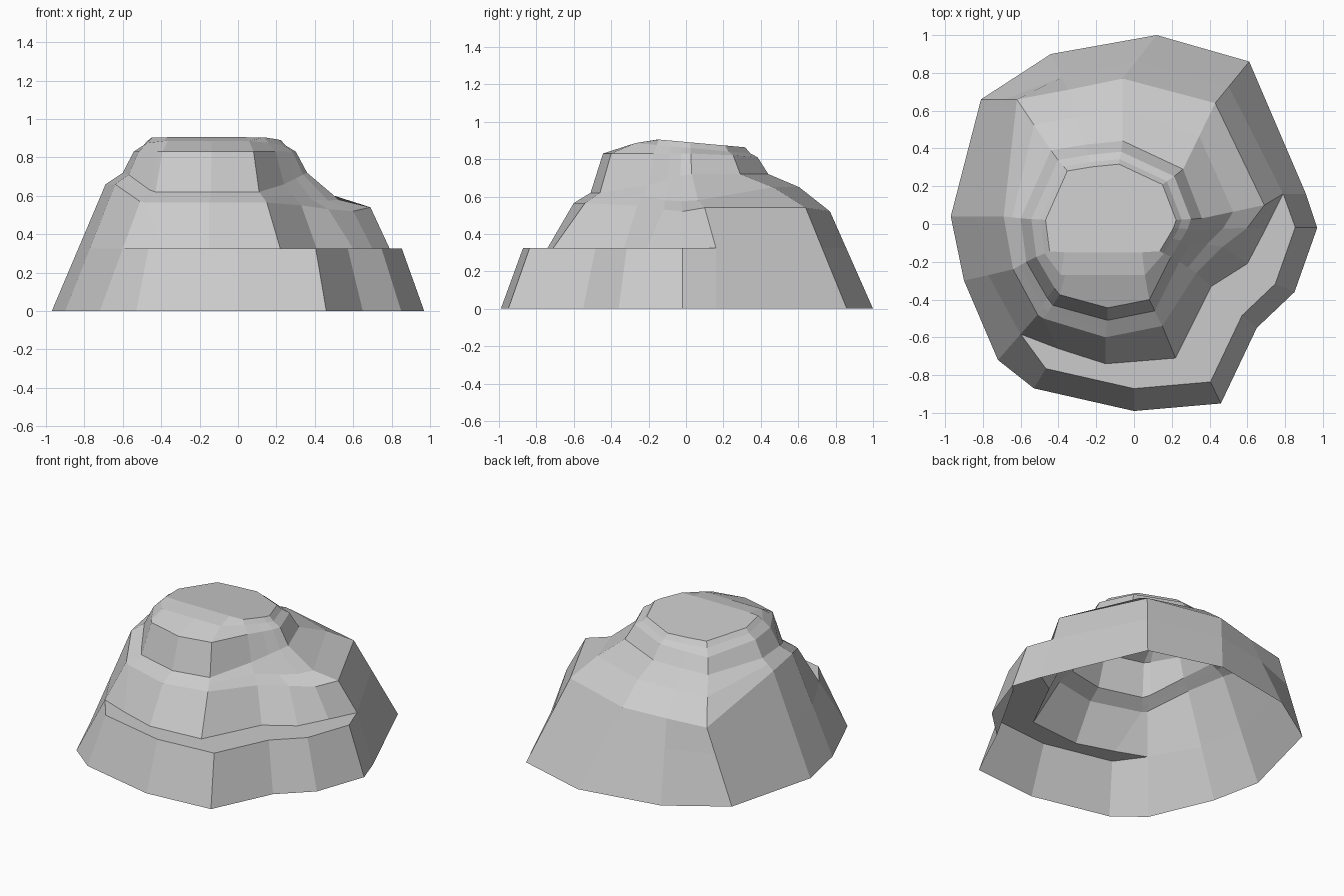
import bpy, bmesh
from mathutils import Vector as V

if "Cube" in bpy.data.objects:
    bpy.data.objects.remove(bpy.data.objects["Cube"])

# Contours run clockwise from the right side (seen from above), 14 columns each
base = [V((x, y, 0)) for x, y in (
    (.91, .16), (.97, -.02), (.85, -.36), (.65, -.55), (.46, -.95), (0, -.99), (-.53, -.87),
    (-.72, -.72), (-.90, -.30), (-.97, .04), (-.81, .66), (-.44, .90), (.12, 1), (.61, .86))]
shoulder = [V(p) for p in (
    (.69, .10, .54), (.60, -.02, .52), (.47, -.12, .53), (.33, -.26, .55), (.15, -.54, .565),
    (-.15, -.60, .565), (-.48, -.50, .565), (-.51, -.48, .57), (-.64, -.24, .66),
    (-.69, .04, .66), (-.62, .66, .49), (-.35, .71, .50), (-.06, .77, .52), (.43, .64, .54))]
neck = [V(p) for p in (
    (.36, .03, .72), (.34, -.03, .71), (.30, -.10, .69), (.24, -.20, .66), (.11, -.46, .62),
    (-.14, -.51, .62), (-.43, -.43, .62), (-.46, -.39, .63), (-.57, -.20, .71),
    (-.60, .03, .72), (-.44, .39, .70), (-.26, .42, .71), (-.06, .44, .72), (.26, .29, .72))]
inner_ledge = [V((x, y, .325)) for x, y in (
    (.79, .16), (.70, -.02), (.60, -.21), (.41, -.33), (.22, -.71), (-.15, -.74), (-.40, -.66))]

# Ledge runs round the front right only; elsewhere the wall continues straight up
wall = [b.lerp(s, .325 / s.z) for b, s in zip(base, shoulder)][7:]
outer_ledge = [inner_ledge[0]] + [V((b.x * .88, b.y * .88, .325)) for b in base[1:7]]

# Sloping shelf between the shoulder and the neck
shelf = [s.lerp(n, .5) for s, n in zip(shoulder, neck)]
for i, dz in ((0, -.05), (1, -.04), (2, -.03), (10, .03), (11, .03), (12, .03), (13, .02)):
    shelf[i].z += dz


def cap_ring(scale, y_min, drop):
    ring = []
    for n in neck:
        x, y = -.13 + (n.x + .13) * scale, max(n.y * scale, y_min)
        ring.append(V((x, y, .905 - .09 * (y + .15) - drop)))
    return ring


# Cap: steep sides, bevelled rim and gently tilted top
cap_edge = [V((-.13 + (n.x + .13) * .88, n.y * .87, z)) for n, z in zip(
    neck, (.83, .83, .83, .83, .83, .83, .83, .83, .83, .83, .79, .80, .81, .82))]
rings = [base, outer_ledge + wall, inner_ledge + wall, shoulder, shelf, neck, cap_edge,
         cap_ring(.78, -.27, .03), cap_ring(.72, -.15, 0)]

# Loft the contours into an open-bottomed faceted shell
bm = bmesh.new()
loops = [[bm.verts.new(p) for p in ring] for ring in rings]
for low, high in zip(loops, loops[1:]):
    for i in range(14):
        j = (i + 1) % 14
        bm.faces.new((low[j], low[i], high[i], high[j]))
bm.faces.new(loops[-1][::-1])
bmesh.ops.remove_doubles(bm, verts=bm.verts[:], dist=.001)
bmesh.ops.recalc_face_normals(bm, faces=bm.faces[:])
mesh = bpy.data.meshes.new("rock_mound")
bm.to_mesh(mesh)
bm.free()
rock = bpy.data.objects.new("rock_mound", mesh)
bpy.context.collection.objects.link(rock)
